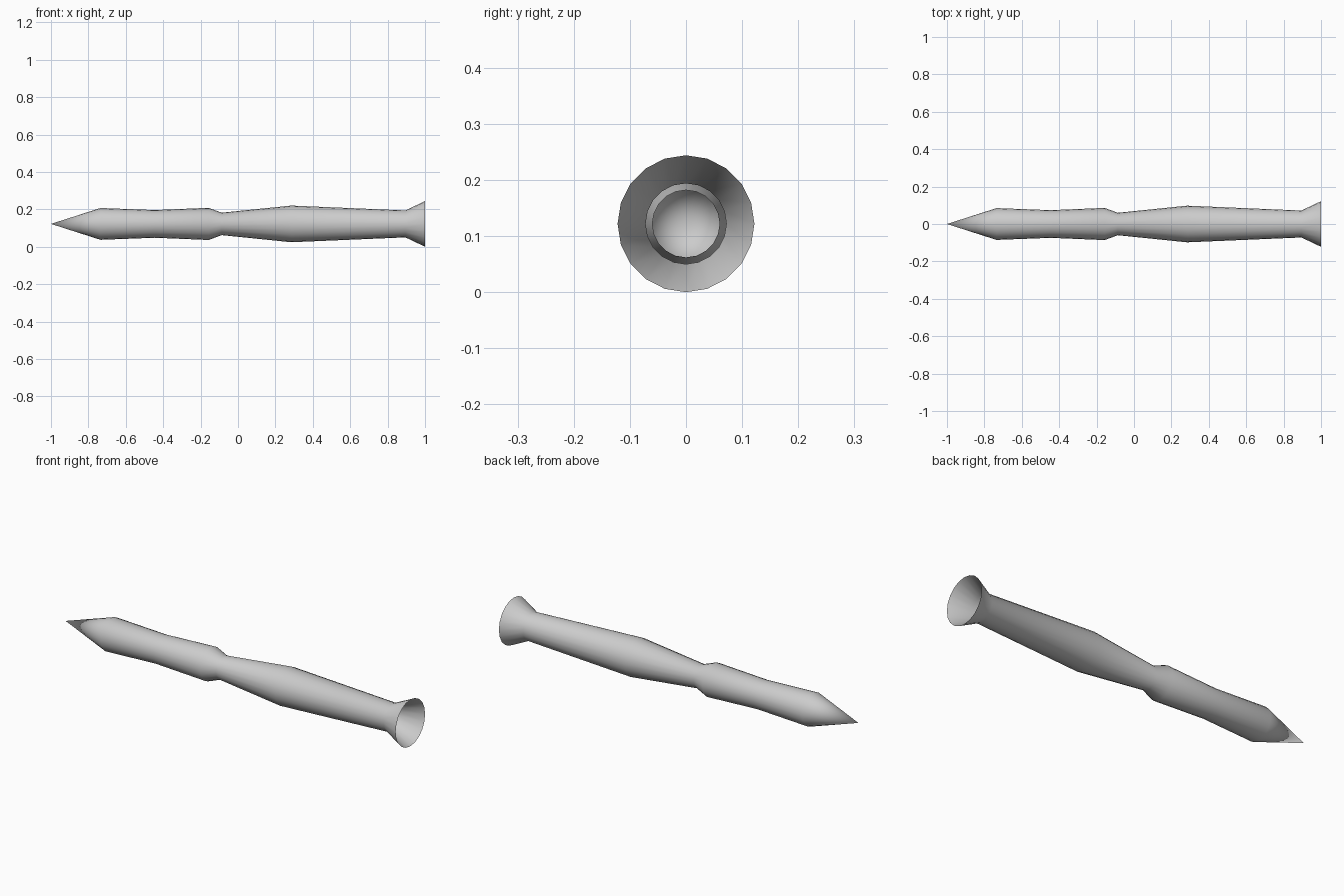
import bpy
import bmesh
from math import cos, sin, tau

if "Cube" in bpy.data.objects:
    bpy.data.objects.remove(bpy.data.objects["Cube"])

SIDES = 20
AXIS_Z = 0.122

# Turned profile along x: (position, radius), from behind the tip to the open flare
PROFILE = [(-0.735, 0.085), (-0.445, 0.074), (-0.157, 0.086), (-0.087, 0.06),
           (0.285, 0.098), (0.895, 0.072), (1.0, 0.122)]

bm = bmesh.new()


def ring(x, r):
    return [bm.verts.new((x, r * sin(tau * i / SIDES), r * cos(tau * i / SIDES)))
            for i in range(SIDES)]


# Pointed tip
rings = [ring(x, r) for x, r in PROFILE]
tip = bm.verts.new((-1, 0, 0))
for i in range(SIDES):
    bm.faces.new((tip, rings[0][i], rings[0][(i + 1) % SIDES]))

# Shaft and flared, open end
for a, b in zip(rings, rings[1:]):
    for i in range(SIDES):
        j = (i + 1) % SIDES
        bm.faces.new((a[i], b[i], b[j], a[j]))

bmesh.ops.recalc_face_normals(bm, faces=bm.faces)
for f in bm.faces:
    f.smooth = True

mesh = bpy.data.meshes.new("pointed_shaft")
bm.to_mesh(mesh)
bm.free()
shaft = bpy.data.objects.new("pointed_shaft", mesh)
shaft.location.z = AXIS_Z
bpy.context.collection.objects.link(shaft)
